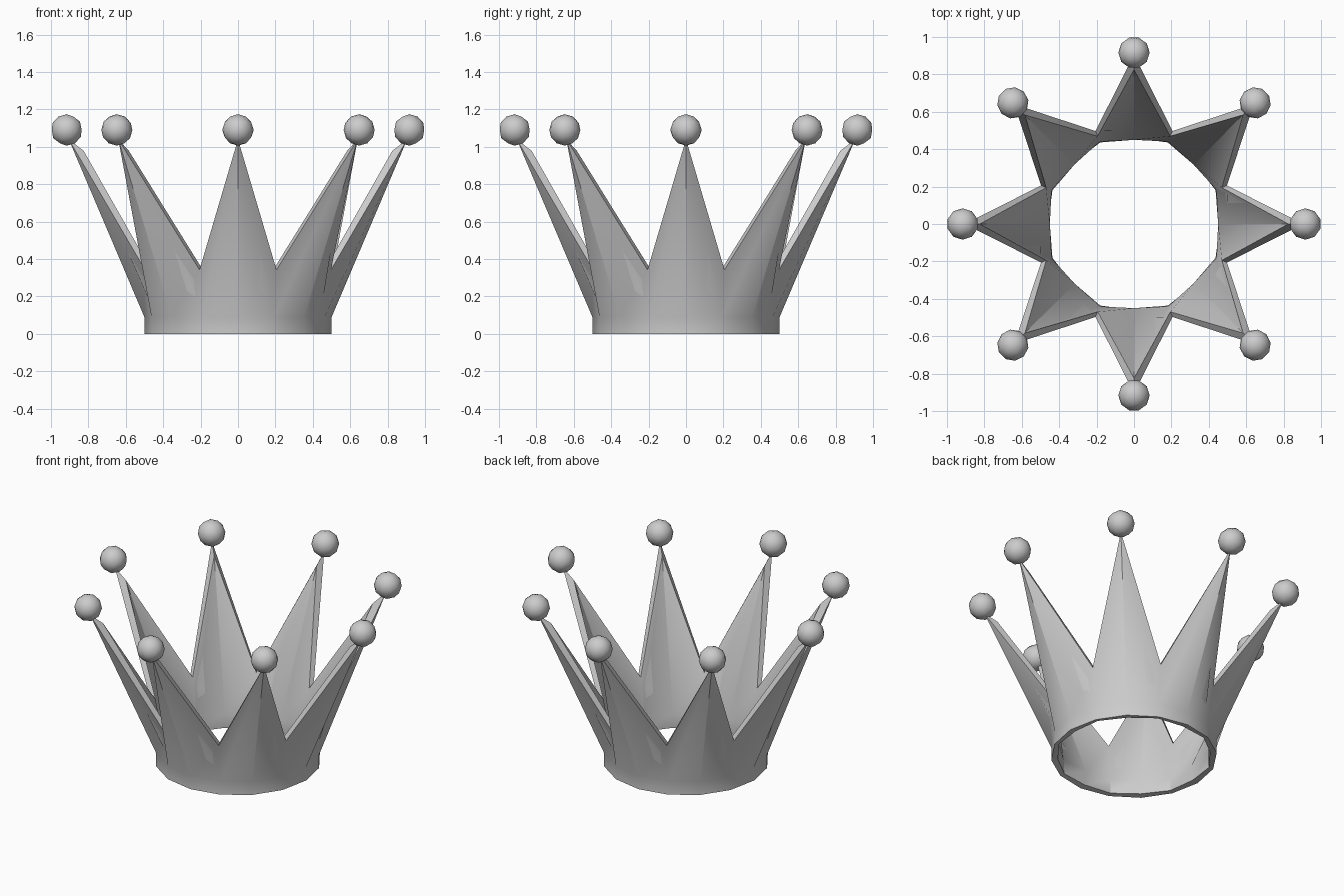
import bpy, bmesh
from math import cos, sin, pi

if "Cube" in bpy.data.objects:
    bpy.data.objects.remove(bpy.data.objects["Cube"])

POINTS = 8
# closed wall loops as (radius, height): bottom/bend/top outside, then top/bend/bottom inside
SPIKE = [(0.50, 0.0), (0.50, 0.088), (0.905, 1.04), (0.825, 0.978), (0.45, 0.10), (0.46, 0.005)]
VALLEY = [(0.50, 0.0), (0.50, 0.088), (0.538, 0.342), (0.508, 0.352), (0.477, 0.10), (0.472, 0.005)]


def finish(bm, name, angle):
    bmesh.ops.recalc_face_normals(bm, faces=bm.faces[:])
    me = bpy.data.meshes.new(name)
    bm.to_mesh(me)
    bm.free()
    ob = bpy.data.objects.new(name, me)
    bpy.context.collection.objects.link(ob)
    bpy.ops.object.select_all(action='DESELECT')
    ob.select_set(True)
    bpy.context.view_layer.objects.active = ob
    bpy.ops.object.shade_smooth_by_angle(angle=angle)
    return ob


# crown wall: alternating spike and valley sections swept around
bm = bmesh.new()
n = POINTS * 2
rings = []
for i in range(n):
    a = 2 * pi * i / n
    section = VALLEY if i % 2 else SPIKE
    rings.append([bm.verts.new((r * cos(a), r * sin(a), z)) for r, z in section])
for i in range(n):
    p, q = rings[i], rings[(i + 1) % n]
    for j in range(6):
        k = (j + 1) % 6
        bm.faces.new((p[j], q[j], q[k], p[k]))
finish(bm, "crown_band", 0.6)

# balls on the tips
for i in range(POINTS):
    a = 2 * pi * i / POINTS
    bm = bmesh.new()
    bmesh.ops.create_icosphere(bm, subdivisions=2, radius=0.084)
    ball = finish(bm, f"tip_ball_{i + 1}", 0.8)
    ball.location = (0.916 * cos(a), 0.916 * sin(a), 1.09)
    ball.rotation_euler = (0, 0, a)
